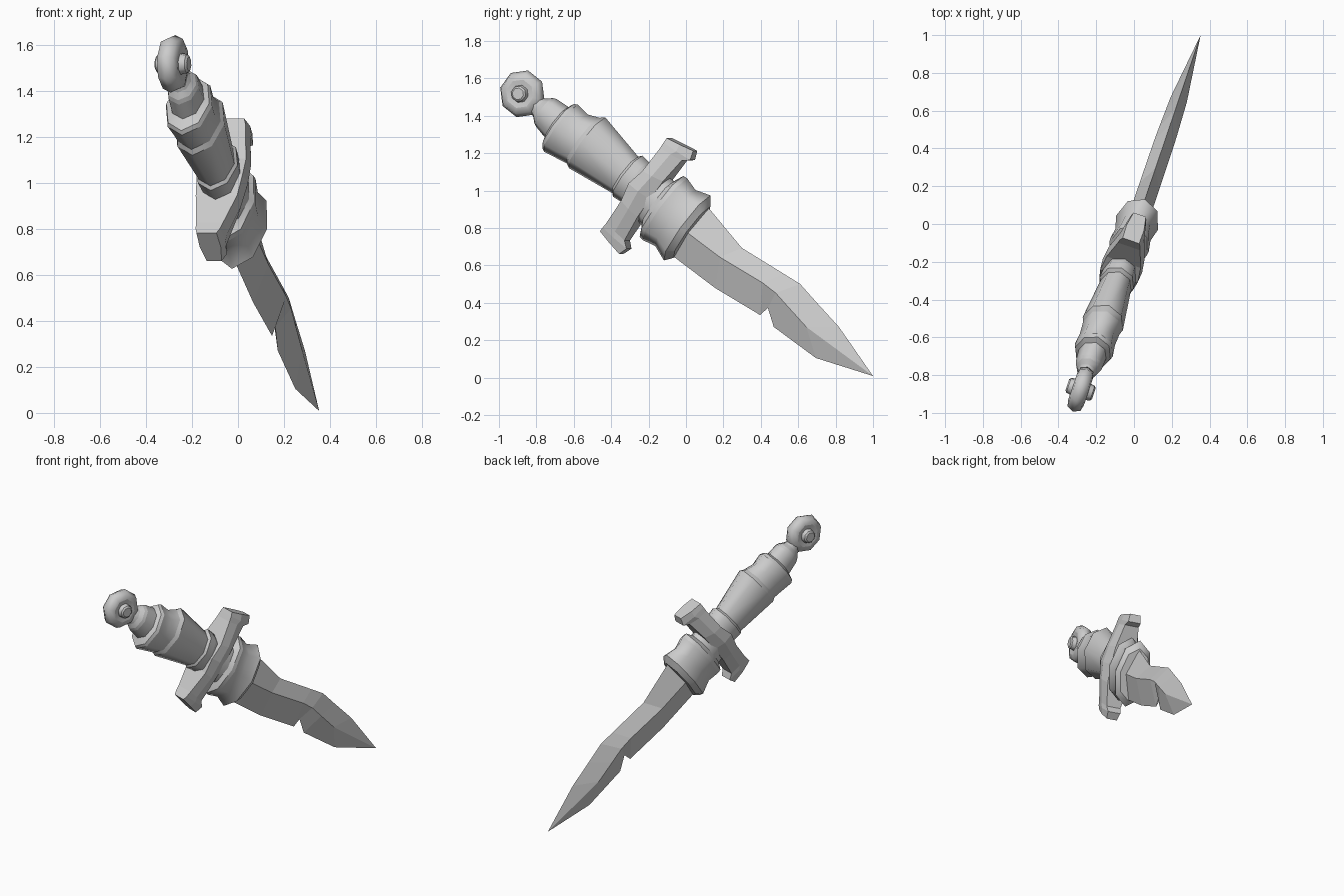
import bpy, bmesh, math
from mathutils import Matrix, Vector

if "Cube" in bpy.data.objects:
    bpy.data.objects.remove(bpy.data.objects["Cube"])

# Dagger frame: X = across the blade, Y = blade thickness, Z = pommel to tip
along = Vector((0.256, 0.755, -0.6035)).normalized()
thick = Vector((along.y, -along.x, 0)).normalized()
across = thick.cross(along).normalized()
frame = Matrix((across, thick, along)).transposed().to_4x4()
frame.translation = (-0.283, -0.875, 1.517)

grey = bpy.data.materials.new("grey metal")
grey.diffuse_color = (0.6, 0.6, 0.6, 1)
grey.use_nodes = True
grey.node_tree.nodes["Principled BSDF"].inputs["Base Color"].default_value = grey.diffuse_color


def finish(name, bm):
    bmesh.ops.recalc_face_normals(bm, faces=bm.faces)
    mesh = bpy.data.meshes.new(name)
    bm.to_mesh(mesh)
    bm.free()
    mesh.materials.append(grey)
    obj = bpy.data.objects.new(name, mesh)
    bpy.context.collection.objects.link(obj)
    obj.matrix_world = frame
    return obj


def skin(name, rows, smooth=False, soft_rows=()):
    """Join equal-length closed point loops; smooth parts keep ring edges sharp."""
    bm = bmesh.new()
    loops = [[bm.verts.new(p) for p in row] for row in rows]
    n = len(loops[0])
    for a, b in zip(loops, loops[1:]):
        for i in range(n):
            j = (i + 1) % n
            bm.faces.new((a[i], a[j], b[j], b[i])).smooth = smooth
    bm.faces.new(loops[0])
    bm.faces.new(loops[-1])
    if smooth:
        for k, loop in enumerate(loops):
            if k not in soft_rows:
                for i in range(n):
                    bm.edges.get((loop[i], loop[(i + 1) % n])).smooth = False
    bmesh.ops.remove_doubles(bm, verts=bm.verts, dist=1e-5)
    return finish(name, bm)


def octagon(ru, rv, turn=0.0):
    return [(ru * math.cos(math.tau * i / 8 + turn), rv * math.sin(math.tau * i / 8 + turn))
            for i in range(8)]


def handle_part(name, rings, soft=()):
    """Rings are (position, centre offset, half width, half thickness)."""
    skin(name, [[(c + x, y, s) for x, y in octagon(ru, rv)] for s, c, ru, rv in rings],
         True, soft)


# Round pommel with a raised hub on each side
half = [(0.074, 0.032), (0.066, 0.042), (0.040, 0.048), (0.044, 0.078), (0.036, 0.112)]
profile = half + [(0.0, 0.129)] + [(-v, r) for v, r in reversed(half)]
skin("pommel", [[(x, v, z) for x, z in octagon(r, r, math.pi / 8)] for v, r in profile],
     True, (4, 5, 6))

# Stepped grip
handle_part("grip", [
    (0.09, 0, 0.045, 0.035), (0.125, 0, 0.062, 0.05), (0.15, 0, 0.085, 0.066),
    (0.17, 0, 0.094, 0.072), (0.25, -0.005, 0.106, 0.076), (0.265, -0.015, 0.148, 0.098),
    (0.285, -0.015, 0.158, 0.106), (0.36, -0.012, 0.146, 0.098), (0.425, 0.008, 0.153, 0.102),
    (0.45, 0.012, 0.17, 0.112), (0.725, 0.005, 0.122, 0.085), (0.74, 0.008, 0.138, 0.095),
    (0.79, 0.008, 0.132, 0.092), (0.86, 0, 0.12, 0.085)], (7,))

# Crossguard: (upper z, upper x, lower z, lower x, half thickness) from the middle out
side = [(0.815, 0.10, 0.935, 0.12, 0.095), (0.812, 0.25, 0.945, 0.268, 0.062),
        (0.808, 0.285, 0.98, 0.297, 0.056), (0.805, 0.312, 0.962, 0.346, 0.046)]
guard = ([(a, -b, c, -d, e) for a, b, c, d, e in reversed(side)]
         + [(0.795, 0, 0.935, 0, 0.105)] + side)
skin("crossguard", [[(xa, -h, za), (xa, h, za), ((xa + xb) / 2, h * 1.05, (za + zb) / 2),
                     (xb, h * 0.75, zb), (xb, -h * 0.75, zb),
                     ((xa + xb) / 2, -h * 1.05, (za + zb) / 2)]
                    for za, xa, zb, xb, h in guard])

# Flared collar holding the blade
handle_part("blade_collar", [
    (0.88, 0, 0.14, 0.085), (0.965, -0.005, 0.15, 0.09), (0.99, -0.006, 0.205, 0.105),
    (1.015, -0.006, 0.207, 0.108), (1.09, -0.008, 0.188, 0.098),
    (1.175, -0.01, 0.218, 0.117), (1.21, -0.012, 0.172, 0.095)], (4,))

# Notched blade: (back edge, ridge, cutting edge) as z, x pairs, then ridge half thickness
stations = [
    ((1.15, 0.16), (1.15, -0.02), (1.15, -0.18), 0.055),
    ((1.485, 0.091), (1.43, -0.012), (1.493, -0.171), 0.055),
    ((1.76, 0.124), (1.707, 0.024), (1.784, -0.133), 0.054),
    ((1.864, 0.136), (1.797, 0.025), (1.796, -0.076), 0.052),
    ((2.0, 0.113), (1.90, 0.007), (1.884, -0.137), 0.049),
    ((2.177, 0.085), (2.043, -0.017), (2.174, -0.126), 0.045),
    ((2.489, -0.008), (2.489, -0.008), (2.489, -0.008), 0.0)]
rows = [[(b[1], 0, b[0]), (r[1], t, r[0]), (e[1], 0, e[0]), (r[1], -t, r[0])]
        for b, r, e, t in stations]
# The tip collapses to one point, so its loop is given a tiny width before capping
rows[-1] = [(x + dx, y + dy, z) for (x, y, z), (dx, dy) in
            zip(rows[-1], [(1e-4, 0), (0, 1e-4), (-1e-4, 0), (0, -1e-4)])]
skin("blade", rows)
